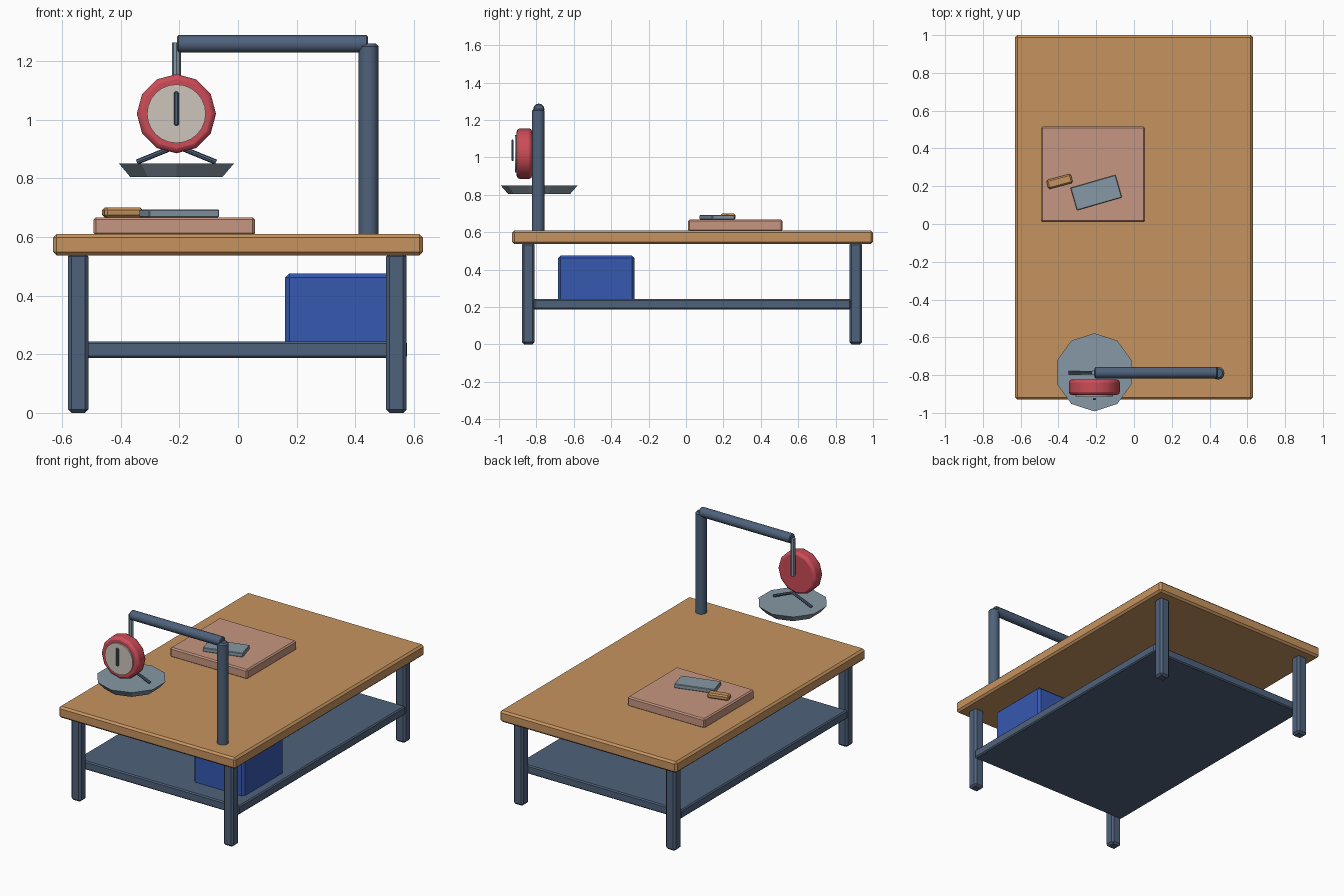
import bpy
import math
from mathutils import Vector

if "Cube" in bpy.data.objects:
    bpy.data.objects.remove(bpy.data.objects["Cube"])


def srgb(r, g, b):
    lin = [(c / 255 / 12.92) if c <= 10 else ((c / 255 + 0.055) / 1.055) ** 2.4 for c in (r, g, b)]
    return (*lin, 1.0)


def material(name, *rgb):
    m = bpy.data.materials.new(name)
    m.diffuse_color = srgb(*rgb)
    m.use_nodes = True
    m.node_tree.nodes["Principled BSDF"].inputs["Base Color"].default_value = m.diffuse_color
    return m


WOOD = material("wood", 198, 148, 95)
FRAME = material("painted_frame", 79, 98, 123)
STEEL = material("steel", 134, 152, 165)
RED = material("red_enamel", 204, 76, 88)
FACE = material("dial_cream", 206, 197, 188)
BOARD = material("pink_board", 198, 150, 129)
BLUE = material("blue_plastic", 54, 88, 176)


def finish(name, mat, bevel, segments=1):
    ob = bpy.context.object
    ob.name = name
    ob.data.materials.append(mat)
    bpy.ops.object.transform_apply(location=False, rotation=False, scale=True)
    if bevel:
        mod = ob.modifiers.new("bevel", 'BEVEL')
        mod.width, mod.segments = bevel, segments
        mod.limit_method = 'ANGLE'
        mod.angle_limit = math.radians(50)
    return ob


def box(name, mat, x, y, z, bevel=0.0, turn=0.0):
    """Box from (min, max) ranges, turned about its own centre."""
    ranges = (x, y, z)
    bpy.ops.mesh.primitive_cube_add(size=1, location=[(a + b) / 2 for a, b in ranges],
                                    rotation=(0, 0, math.radians(turn)))
    bpy.context.object.scale = [b - a for a, b in ranges]
    return finish(name, mat, bevel)


def rod(name, mat, start, end, radius, sides=12, bevel=0.0, segments=1):
    """Cylinder between two points."""
    a, b = Vector(start), Vector(end)
    bpy.ops.mesh.primitive_cylinder_add(vertices=sides, radius=radius, depth=(b - a).length,
                                        location=(a + b) / 2)
    ob = bpy.context.object
    ob.rotation_euler = (b - a).to_track_quat('Z', 'Y').to_euler()
    ob = finish(name, mat, bevel, segments)
    bpy.ops.object.shade_smooth_by_angle(angle=math.radians(32))
    return ob


# Table top, legs and lower shelf
box("table_top", WOOD, (-0.63, 0.63), (-0.93, 1.0), (0.537, 0.61), 0.012)
for side, x in (("left", -0.545), ("right", 0.54)):
    for end, y in (("front", -0.843), ("back", 0.908)):
        box(f"{end}_{side}_leg", FRAME, (x - 0.035, x + 0.035), (y - 0.034, y + 0.034),
            (0.0, 0.545), 0.012)
box("lower_shelf", FRAME, (-0.58, 0.577), (-0.815, 0.88), (0.187, 0.243), 0.007)

# Storage crate on the shelf
box("crate", BLUE, (0.16, 0.52), (-0.685, -0.275), (0.225, 0.476), 0.015)

# Cutting board and cleaver
box("cutting_board", BOARD, (-0.492, 0.058), (0.01, 0.515), (0.605, 0.667), 0.008)
box("cleaver_blade", STEEL, (-0.324, -0.076), (0.104, 0.228), (0.667, 0.693), 0.003, 16)
box("cleaver_handle", WOOD, (-0.461, -0.327), (0.2, 0.25), (0.667, 0.7), 0.008, 15)

# Hanging frame
rod("post", FRAME, (0.445, -0.79, 0.6), (0.445, -0.79, 1.26), 0.034, 12, 0.01)
rod("cross_bar", FRAME, (-0.208, -0.787, 1.258), (0.443, -0.787, 1.258), 0.03, 12, 0.005)
rod("hanger", STEEL, (-0.21, -0.787, 1.02), (-0.21, -0.787, 1.262), 0.015, 8)

# Scale body, dial and needle
DX, DZ = -0.21, 1.02
body = rod("scale_body", RED, (DX, -0.823, DZ), (DX, -0.905, DZ), 0.135, 12, 0.016, 2)
rod("dial_face", FACE, (DX, -0.9, DZ), (DX, -0.914, DZ), 0.1, 24)
box("dial_needle", FRAME, (DX - 0.008, DX + 0.008), (-0.933, -0.921), (0.98, 1.095), 0.004)

# Pan struts and pan
for side, x in (("left", -0.345), ("right", -0.075)):
    rod(f"{side}_strut", FRAME, (DX, -0.787, 0.91), (x, -0.787, 0.855), 0.009, 8)
bpy.ops.mesh.primitive_cone_add(vertices=10, radius1=0.166, radius2=0.207, depth=0.046,
                                location=(DX, -0.785, 0.828))
finish("pan", STEEL, 0)
